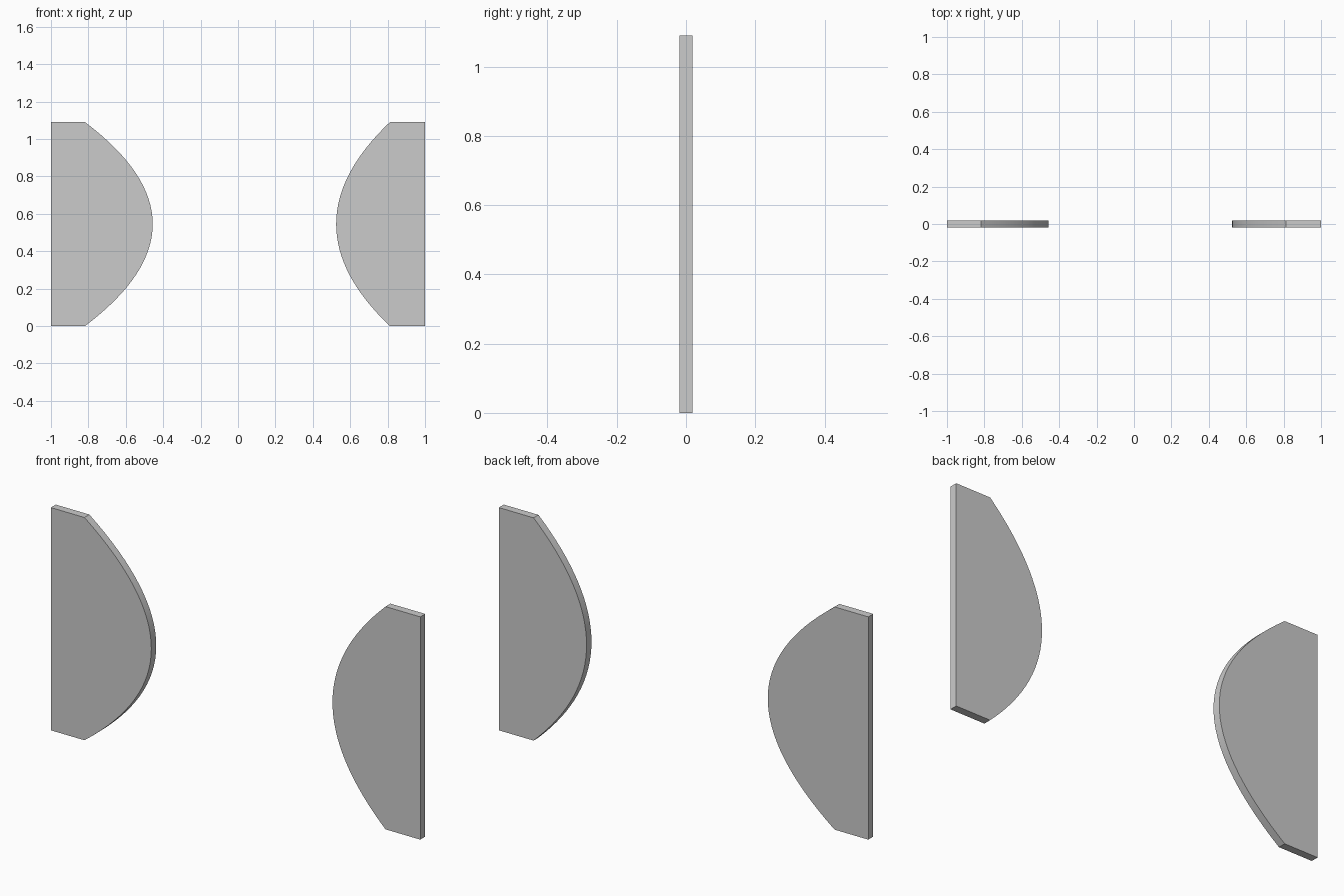
import bpy, bmesh, math

if "Cube" in bpy.data.objects:
    bpy.data.objects.remove(bpy.data.objects["Cube"])

HEIGHT = 1.09
HALF_THICK = 0.019
SEGMENTS = 32


def bowed_panel(name, outer_x, shoulder_x, apex_x):
    # Flat panel with a straight outer edge and a parabolic inner edge
    profile = [(outer_x, 0.0)]
    for i in range(SEGMENTS + 1):
        t = 2 * i / SEGMENTS - 1
        x = apex_x + (shoulder_x - apex_x) * t * t
        profile.append((x, HEIGHT * (t + 1) / 2))
    profile.append((outer_x, HEIGHT))

    bm = bmesh.new()
    face = bm.faces.new([bm.verts.new((x, -HALF_THICK, z)) for x, z in profile])
    ext = bmesh.ops.extrude_face_region(bm, geom=[face], use_keep_orig=True)
    verts = [g for g in ext["geom"] if isinstance(g, bmesh.types.BMVert)]
    bmesh.ops.translate(bm, verts=verts, vec=(0, 2 * HALF_THICK, 0))
    bmesh.ops.recalc_face_normals(bm, faces=bm.faces[:])

    mesh = bpy.data.meshes.new(name)
    bm.to_mesh(mesh)
    bm.free()
    obj = bpy.data.objects.new(name, mesh)
    bpy.context.collection.objects.link(obj)

    # Smooth bow, crisp outline
    bpy.ops.object.select_all(action='DESELECT')
    obj.select_set(True)
    bpy.context.view_layer.objects.active = obj
    bpy.ops.object.shade_smooth_by_angle(angle=math.radians(30))


# Left panel bows further in than the right one
bowed_panel("left_panel", -1.0, -0.818, -0.456)
bowed_panel("right_panel", 1.0, 0.812, 0.525)
